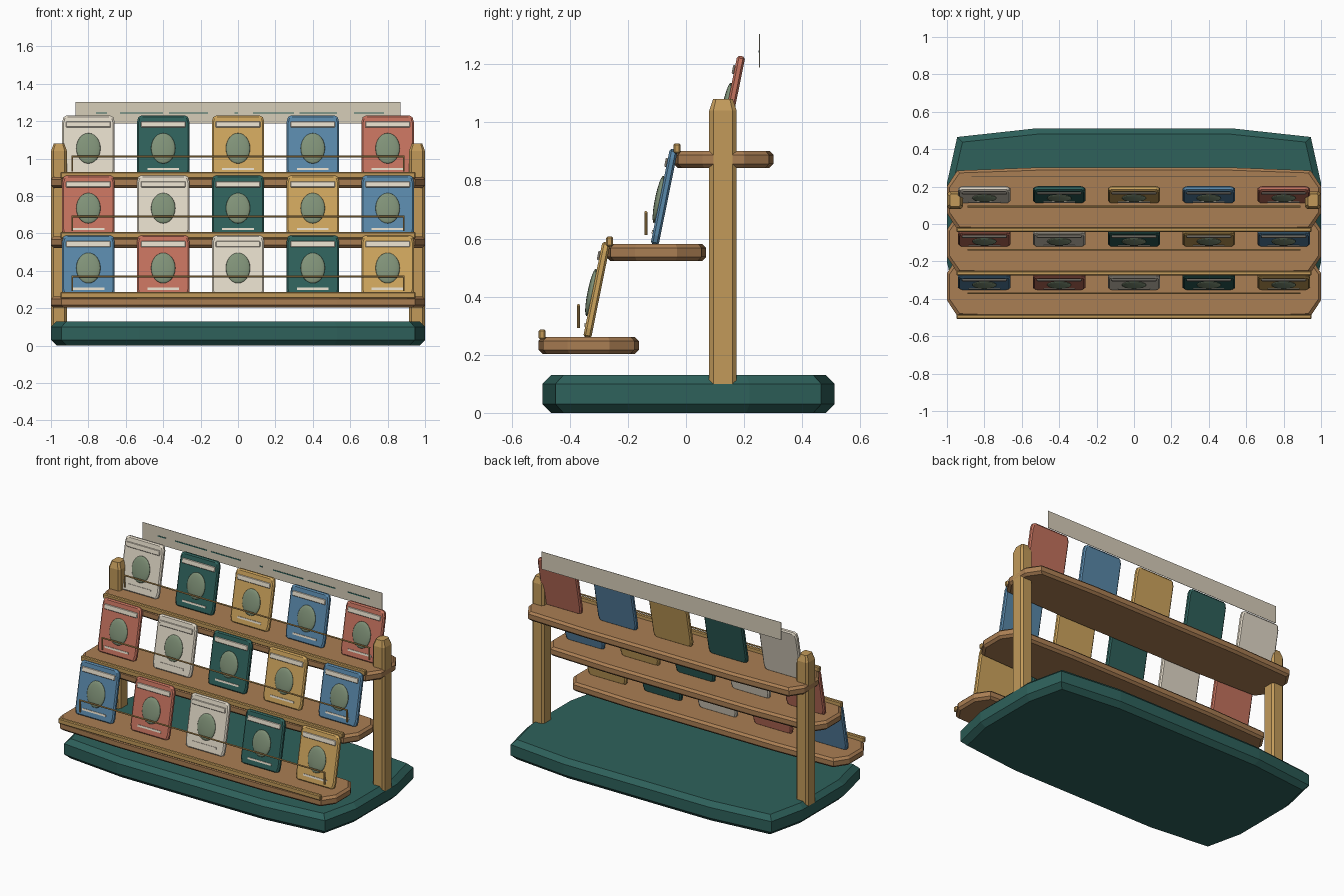
import bpy, bmesh, math
from mathutils import Matrix, Vector

if "Cube" in bpy.data.objects:
    bpy.data.objects.remove(bpy.data.objects["Cube"])


def mat(name, r, g, b):
    m = bpy.data.materials.new(name)
    lin = [((c / 255 + 0.055) / 1.055) ** 2.4 for c in (r, g, b)]
    m.diffuse_color = (*lin, 1)
    m.use_nodes = True
    m.node_tree.nodes["Principled BSDF"].inputs["Base Color"].default_value = m.diffuse_color
    return m


GREEN = mat("deep_green", 46, 97, 91)
WOOD = mat("shelf_wood", 170, 126, 83)
TAN = mat("pale_wood", 194, 154, 90)
BLUE = mat("dusty_blue", 89, 136, 170)
TERRA = mat("terracotta", 196, 114, 94)
CREAM = mat("cream", 226, 217, 200)
GOLD = mat("gold", 206, 165, 93)
SAGE = mat("sage", 128, 146, 120)
SIGN = mat("sign_cream", 214, 205, 185)


def finish(name, bm, material, matrix=None):
    bmesh.ops.recalc_face_normals(bm, faces=bm.faces)
    if matrix:
        bm.transform(matrix)
    me = bpy.data.meshes.new(name)
    bm.to_mesh(me)
    bm.free()
    me.materials.append(material)
    ob = bpy.data.objects.new(name, me)
    bpy.context.collection.objects.link(ob)
    return ob


def loft(bm, rings):
    """Skin closed rings of points and cap both ends."""
    rs = [[bm.verts.new(p) for p in r] for r in rings]
    n = len(rs[0])
    for a, b in zip(rs, rs[1:]):
        for i in range(n):
            bm.faces.new((a[i], a[(i + 1) % n], b[(i + 1) % n], b[i]))
    bm.faces.new(rs[0])
    bm.faces.new(rs[-1])


def slab(name, y, z0, z1, depth, bev, material):
    """Long board with clipped corners and chamfered rims."""
    def ring(inset, z):
        a, b = 1 - inset, depth / 2 - inset
        q = [(a, 0.42 * b), (0.945 * a, 0.91 * b), (0.53 * a, b)]
        pts = q + [(-x, v) for x, v in reversed(q)]
        pts += [(-x, -v) for x, v in q] + [(x, -v) for x, v in reversed(q)]
        return [(px, y + py, z) for px, py in pts]
    bm = bmesh.new()
    loft(bm, [ring(bev, z0), ring(0, z0 + bev), ring(0, z1 - bev), ring(bev, z1)])
    finish(name, bm, material)


def box(name, centre, size, material, bevel=0, matrix=None):
    bm = bmesh.new()
    bmesh.ops.create_cube(bm, size=1)
    bm.transform(Matrix.Translation(centre) @ Matrix.Diagonal((*size, 1)))
    if bevel:
        bmesh.ops.bevel(bm, geom=bm.edges[:], offset=bevel, segments=1, affect='EDGES')
    return finish(name, bm, material, matrix)


def rod(name, p, q, r, material):
    p, q = Vector(p), Vector(q)
    bm = bmesh.new()
    bmesh.ops.create_cone(bm, cap_ends=True, segments=8, radius1=r, radius2=r,
                          depth=(q - p).length)
    rot = (q - p).to_track_quat('Z', 'Y').to_matrix().to_4x4()
    finish(name, bm, material, Matrix.Translation((p + q) / 2) @ rot)


def packet(tag, x, y, z, material):
    """Leaning seed packet with label strip, oval picture and fine print."""
    M = Matrix.Translation((x, y, z)) @ Matrix.Rotation(-0.2, 4, 'X')

    def ring(s, yy):
        q = [(0.14, 0.135), (0.133, 0.16), (0.118, 0.168)]
        pts = q + [(-a, b) for a, b in reversed(q)]
        pts += [(-a, -b) for a, b in q] + [(a, -b) for a, b in reversed(q)]
        return [(a - math.copysign(s, a), yy, b - math.copysign(s, b)) for a, b in pts]
    bm = bmesh.new()
    loft(bm, [ring(0.008, -0.014), ring(0, -0.007), ring(0, 0.007), ring(0.008, 0.014)])
    finish("packet_" + tag, bm, material, M)
    # label strip and fine print
    box("label_strip_" + tag, (0, -0.017, 0.118), (0.238, 0.008, 0.032), CREAM, 0.003, M)
    box("fine_print_" + tag, (0, -0.0155, -0.125), (0.17, 0.005, 0.012), CREAM, 0, M)
    # oval picture
    bm = bmesh.new()
    bmesh.ops.create_uvsphere(bm, u_segments=24, v_segments=12, radius=1)
    bm.transform(Matrix.Translation((0, -0.017, -0.012)) @ Matrix.Diagonal((0.065, 0.013, 0.083, 1)))
    ob = finish("oval_picture_" + tag, bm, SAGE, M)
    for p in ob.data.polygons:
        p.use_smooth = True


# base
slab("base", 0.008, 0.0, 0.13, 1.005, 0.03, GREEN)

# side posts with tapered tops
for side, sx in (("left", -1), ("right", 1)):
    bm = bmesh.new()

    def sq(w, d, z):
        return [(sx * 0.957 + i * w, 0.127 + j * d, z)
                for i, j in ((-1, -.7), (-.7, -1), (.7, -1), (1, -.7),
                             (1, .7), (.7, 1), (-.7, 1), (-1, .7))]
    loft(bm, [sq(0.043, 0.047, 0.1), sq(0.043, 0.047, 1.04), sq(0.028, 0.034, 1.08)])
    finish(side + "_post", bm, TAN)

# three tiers: shelf, lip, wire rail, packets
colours = [BLUE, TERRA, CREAM, GREEN, GOLD]
for t, tier in enumerate(("lower", "middle", "upper")):
    dy, dz = 0.232 * t, 0.32 * t
    slab(tier + "_shelf", -0.335 + dy, 0.203 + dz, 0.262 + dz, 0.345, 0.014, WOOD)
    box(tier + "_lip", (0, -0.495 + dy, 0.27 + dz), (1.9, 0.024, 0.034), TAN, 0.005)
    yr, zr = -0.37 + dy, 0.37 + dz
    rod(tier + "_rail", (-0.89, yr, zr), (0.89, yr, zr), 0.005, TAN)
    for side, sx in (("left", -1), ("right", 1)):
        rod(f"{tier}_rail_{side}_end", (sx * 0.886, yr, zr), (sx * 0.886, yr, zr - 0.078), 0.005, TAN)
    for i in range(5):
        packet(f"{tier}_{i + 1}", -0.8 + 0.4 * i, -0.307 + dy, 0.423 + dz, colours[(i + t) % 5])

# thin header sign with abstract dashes
box("header_sign", (0, 0.253, 1.246), (1.735, 0.002, 0.115), SIGN)
for i, (a, b) in enumerate(((-0.76, -0.7), (-0.63, -0.4), (-0.37, -0.16), (-0.02, 0.0),
                            (0.08, 0.3), (0.33, 0.53), (0.62, 0.78))):
    box(f"sign_dash_{i + 1}", ((a + b) / 2, 0.251, 1.243), (b - a, 0.002, 0.007), GREEN)
